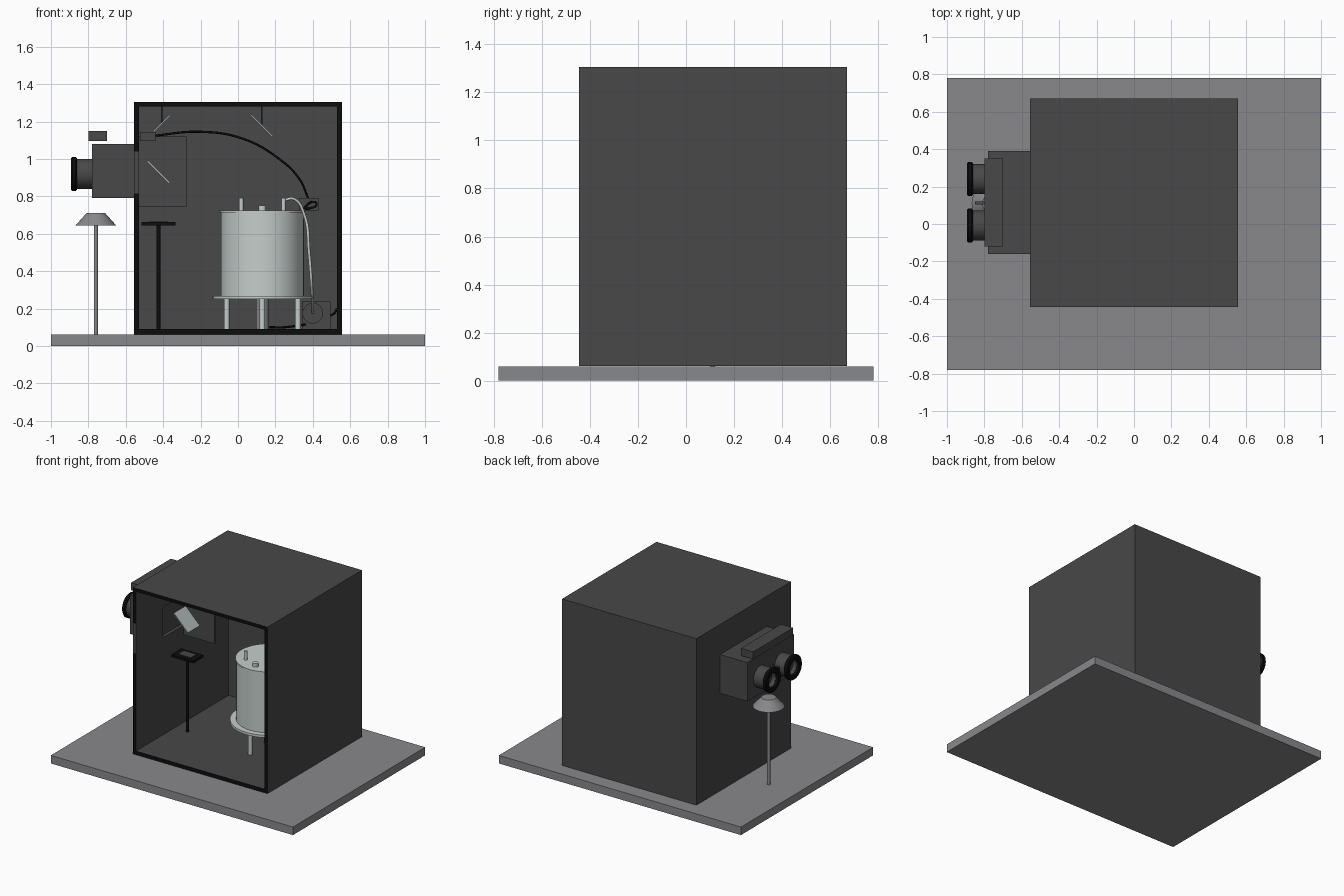
import bpy
import math
from mathutils import Vector

if "Cube" in bpy.data.objects:
    bpy.data.objects.remove(bpy.data.objects["Cube"], do_unlink=True)


def material(name, rgb):
    m = bpy.data.materials.new(name)
    m.use_nodes = True
    m.diffuse_color = (*rgb, 1)
    m.node_tree.nodes["Principled BSDF"].inputs["Base Color"].default_value = (*rgb, 1)
    return m


CHARCOAL = material("charcoal", (0.065, 0.065, 0.065))
BLACK = material("black", (0.004, 0.004, 0.004))
GREY = material("mid grey", (0.25, 0.25, 0.26))
PALE = material("pale steel", (0.56, 0.62, 0.60))
SILVER = material("mirror silver", (0.45, 0.5, 0.5))


def finish(name, mat, smooth=False):
    o = bpy.context.object
    o.name = name
    o.data.materials.append(mat)
    if smooth:
        bpy.ops.object.shade_smooth_by_angle(angle=math.radians(40))
    return o


def box(name, mat, x, y, z, tilt=0):
    """Box from (min, max) ranges, optionally tilted about y."""
    mid = [(r[0] + r[1]) / 2 for r in (x, y, z)]
    bpy.ops.mesh.primitive_cube_add(size=1, location=mid)
    o = bpy.context.object
    size = [r[1] - r[0] for r in (x, y, z)]
    for v in o.data.vertices:
        v.co = Vector(c * s for c, s in zip(v.co, size))
    o.rotation_euler.y = tilt
    return finish(name, mat)


def rod(name, mat, x, y, z, r, top=None, sides=32):
    """Upright cylinder or cone between two heights."""
    bpy.ops.mesh.primitive_cone_add(vertices=sides, radius1=r, radius2=r if top is None else top,
                                    depth=z[1] - z[0], location=(x, y, sum(z) / 2))
    return finish(name, mat, True)


def lathe_x(name, mat, y, z, profile, steps=40):
    """Revolve (x, radius) points about an axis along x."""
    verts, faces, n = [], [], len(profile)
    for i in range(steps):
        a = math.tau * i / steps
        verts += [(x, y + r * math.cos(a), z + r * math.sin(a)) for x, r in profile]
        k = (i + 1) % steps
        faces += [(i * n + j, i * n + j + 1, k * n + j + 1, k * n + j) for j in range(n - 1)]
    me = bpy.data.meshes.new(name)
    me.from_pydata(verts, [], faces)
    o = bpy.data.objects.new(name, me)
    bpy.context.collection.objects.link(o)
    bpy.ops.object.select_all(action='DESELECT')
    bpy.context.view_layer.objects.active = o
    o.select_set(True)
    return finish(name, mat, True)


def cable(name, mat, points, r):
    cu = bpy.data.curves.new(name, 'CURVE')
    cu.dimensions = '3D'
    cu.bevel_depth = r
    cu.bevel_resolution = 2
    cu.use_fill_caps = True
    sp = cu.splines.new('BEZIER')
    sp.bezier_points.add(len(points) - 1)
    for bp, p in zip(sp.bezier_points, points):
        bp.co = p
        bp.handle_left_type = bp.handle_right_type = 'AUTO'
    cu.materials.append(mat)
    o = bpy.data.objects.new(name, cu)
    bpy.context.collection.objects.link(o)


# Table slab
box("base_slab", GREY, (-1, 1), (-.78, .78), (0, .06))

# Open-fronted enclosure, left wall pierced by a viewing slot
F, B, T = -.445, .67, .025
XO, XI = .555, .53
panels = [
    box("floor_panel", CHARCOAL, (-XO, XO), (F, B), (.062, .09)),
    box("roof_panel", CHARCOAL, (-XO, XO), (F, B), (1.28, 1.305)),
    box("left_wall", CHARCOAL, (XI, XO), (F, B), (.09, 1.28)),
    box("right_wall_lower", CHARCOAL, (-XO, -XI), (F, B), (.09, .815)),
    box("right_wall_upper", CHARCOAL, (-XO, -XI), (F, B), (1.04, 1.28)),
]
for p in panels:  # black front rims
    p.data.materials.append(BLACK)
    for f in p.data.polygons:
        if f.normal.y < -.9:
            f.material_index = 1
box("right_wall_slot_front", CHARCOAL, (-XO, -XI), (F, -.13), (.815, 1.04))
box("right_wall_slot_back", CHARCOAL, (-XO, -XI), (.36, B), (.815, 1.04))
box("back_wall", CHARCOAL, (-XI, XI), (B - T, B), (.09, 1.28))

# Binocular viewer outside
box("viewer_housing", CHARCOAL, (-.78, -XO), (-.16, .39), (.79, 1.08))
box("brow_rest", CHARCOAL, (-.80, -.70), (-.12, .35), (1.095, 1.15))
box("nose_divider", CHARCOAL, (-.85, -.78), (.105, .12), (.88, .96))
for side, y in (("right", -.008), ("left", .24)):
    lathe_x(side + "_eyepiece_barrel", CHARCOAL, y, .92,
            [(-.78, .08), (-.87, .08), (-.87, .055), (-.84, .055), (-.84, 0)])
    lathe_x(side + "_eyecup", BLACK, y, .92,
            [(-.862, .055), (-.862, .085), (-.868, .091), (-.886, .091),
             (-.892, .085), (-.892, .055), (-.862, .055)])

# Lamp under the eyepieces
rod("lamp_pole", GREY, -.76, .11, (.06, .66), .011, sides=16)
rod("lamp_shade", GREY, -.76, .11, (.645, .71), .108, .05)

# Septum and display box inside the slot
box("septum", CHARCOAL, (-XI, -.275), (.115, .128), (.745, 1.12))
box("display_box", CHARCOAL, (-.525, -.44), (-.12, .35), (1.095, 1.145))

# Tilted mirrors with hangers
for name, x, z, length, tilt in (("lower_mirror", -.425, .93, .165, 45),
                                 ("upper_right_mirror", -.408, 1.19, .125, -45),
                                 ("upper_left_mirror", .128, 1.178, .16, 45)):
    box(name, SILVER, (x - length / 2, x + length / 2), (-.07, .07),
        (z - .004, z + .004), math.radians(tilt))
    if z > 1:
        rod(name + "_hanger", CHARCOAL, x, 0, (z, 1.285), .004, sides=8)

# Specimen stand with framed top
rod("stand_pole", BLACK, -.425, .01, (.08, .65), .01, sides=16)
box("stand_plate", BLACK, (-.515, -.335), (-.05, .07), (.645, .663))
box("stand_inset", CHARCOAL, (-.475, -.375), (-.02, .04), (.662, .667))

# Tank on a three-legged plate
CX, CY = .13, .18
rod("tank_body", PALE, CX, CY, (.265, .715), .222, sides=64)
rod("tank_lid", PALE, CX, CY, (.713, .724), .228, sides=64)
rod("tank_plate", PALE, CX, CY, (.25, .268), .265, sides=64)
for i in range(3):
    a = math.radians(-90 + 120 * i)
    rod(f"tank_leg_{i}", PALE, CX + .22 * math.cos(a), CY + .22 * math.sin(a), (.08, .255), .015, sides=20)
rod("drain_pipe", GREY, CX, CY, (.08, .255), .035, sides=20)
for name, deg, top, r in (("right_port", -135, .79, .012),
                          ("left_port", -45, .79, .012),
                          ("middle_port", -90, .75, .02)):
    a = math.radians(deg)
    rod(name, PALE, CX + .16 * math.cos(a), CY + .16 * math.sin(a), (.72, top), r, sides=20)

# Small controllers beside the tank
box("upper_controller", CHARCOAL, (.325, .43), (.38, .48), (.725, .79))
box("pump_box", CHARCOAL, (.345, .495), (.42, .57), (.088, .24))
bpy.ops.mesh.primitive_cylinder_add(vertices=32, radius=.055, depth=.02,
                                    location=(.4, .415, .175), rotation=(math.pi / 2, 0, 0))
finish("pump_dial", CHARCOAL, True)

# Cables and hose
cable("display_cable", BLACK, [(-.48, .115, 1.12), (-.2, .15, 1.145), (.02, .2, 1.11),
                               (.22, .28, 1.0), (.33, .36, .89), (.375, .42, .79)], .006)
cable("controller_lead", BLACK, [(.35, .38, .735), (.40, .35, .77), (.42, .34, .76), (.36, .36, .73)], .006)
cable("floor_cable", BLACK, [(.17, .25, .1), (.25, .35, .1), (.36, .42, .115)], .006)
cable("wall_cable", BLACK, [(.49, .5, .16), (.515, .5, .175), (.53, .5, .2)], .006)
cable("hose", PALE, [(.245, .07, .78), (.3, .08, .785), (.355, .1, .7), (.38, .1, .5),
                     (.395, .15, .3), (.4, .4, .18)], .008)
